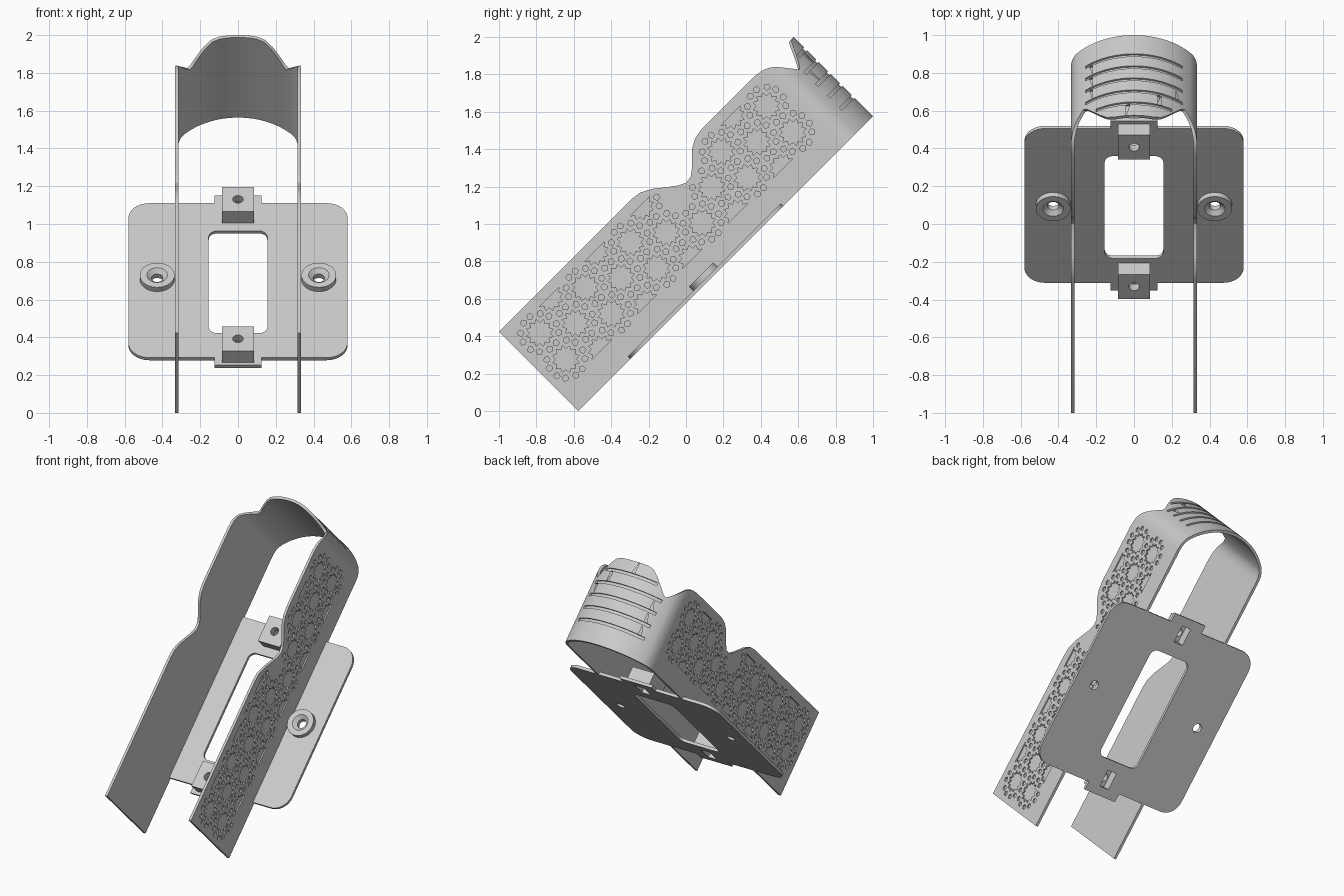
import bpy, bmesh
from math import sin, cos, pi, radians, hypot
from mathutils import Matrix

if "Cube" in bpy.data.objects:
    bpy.data.objects.remove(bpy.data.objects["Cube"])

grey = bpy.data.materials.new("matte_grey")
grey.use_nodes = True
grey.diffuse_color = (0.6, 0.6, 0.6, 1)
grey.node_tree.nodes["Principled BSDF"].inputs["Base Color"].default_value = (0.6, 0.6, 0.6, 1)

# Parts are laid out flat as (x, length, height), then the whole stand leans 45 degrees
LEAN = Matrix.Translation((0, -0.576, 0)) @ Matrix.Rotation(pi / 4, 4, 'X')


def skin(bm, rings, closed=False):
    """Join rings of points with quads; cap the ends unless closed."""
    rows = [[bm.verts.new(p) for p in ring] for ring in rings]
    pairs = list(zip(rows, rows[1:])) + ([(rows[-1], rows[0])] if closed else [])
    for a, b in pairs:
        for i in range(len(a)):
            j = (i + 1) % len(a)
            bm.faces.new((a[i], a[j], b[j], b[i]))
    if not closed:
        bm.faces.new(rows[0])
        bm.faces.new(rows[-1])


def make(name, solids, closed=False):
    bm = bmesh.new()
    for rings in solids:
        skin(bm, rings, closed)
    bmesh.ops.recalc_face_normals(bm, faces=bm.faces)
    mesh = bpy.data.meshes.new(name)
    bm.to_mesh(mesh)
    bm.free()
    mesh.materials.append(grey)
    ob = bpy.data.objects.new(name, mesh)
    bpy.context.collection.objects.link(ob)
    ob.matrix_world = LEAN
    return ob


def activate(ob):
    bpy.ops.object.select_all(action='DESELECT')
    ob.select_set(True)
    bpy.context.view_layer.objects.active = ob


def cut(ob, solids):
    cutter = make("cutter", solids)
    cutter.hide_render = True
    activate(ob)
    mod = ob.modifiers.new("cut", 'BOOLEAN')
    mod.operation, mod.solver, mod.object = 'DIFFERENCE', 'EXACT', cutter
    bpy.ops.object.modifier_apply(modifier=mod.name)
    bpy.data.objects.remove(cutter)


def upright(outline, low, high):
    """Prism over an (x, length) outline."""
    return [[(x, u, h) for x, u in outline] for h in (low, high)]


def rounded(x, u, half_x, half_u, r, steps=8):
    pts = []
    for k, (sx, su) in enumerate(((1, 1), (-1, 1), (-1, -1), (1, -1))):
        for i in range(steps + 1):
            a = pi / 2 * (k + i / steps)
            pts.append((x + sx * (half_x - r) + r * cos(a), u + su * (half_u - r) + r * sin(a)))
    return pts


def box(x, u, half_x, half_u, low, high):
    return upright([(x + a * half_x, u + b * half_u)
                    for a, b in ((1, 1), (-1, 1), (-1, -1), (1, -1))], low, high)


def circle(x, u, r, n=32):
    return [(x + r * cos(2 * pi * i / n), u + r * sin(2 * pi * i / n)) for i in range(n)]


def interp(table, t):
    for (a, p), (b, q) in zip(table, table[1:]):
        if t <= b:
            return p + (q - p) * max(0, t - a) / (b - a)
    return table[-1][1]


# Bent sheet: two side walls joined by a curved band
SIDE, THICK, RADIUS, CENTRE = 0.334, 0.018, 0.401, 1.828
WALL_TOP = [(0, .6), (1, .6), (1.06, .592), (1.12, .56), (1.18, .513), (1.23, .475),
            (1.27, .456), (1.31, .46), (1.35, .49), (1.42, .56), (1.47, .588), (1.53, .6),
            (1.93, .6), (1.99, .59), (2.03, .57), (2.06, .54), (2.1, .49), (2.126, .455)]
BAND_TOP = [(0, .6), (15, .6), (21, .59), (27, .555), (33, .51), (39, .465), (42, .455)]


def on_arc(deg, r=RADIUS):
    return r * sin(radians(deg)), CENTRE + r * cos(radians(deg))


half = [(SIDE, u, h) for u, h in WALL_TOP if u < 1.98]
corner = on_arc(48)
for i in range(9):
    t = i / 8
    x = (1 - t * t) * SIDE + t * t * corner[0]
    u = (1 - t) ** 2 * 1.99 + 2 * t * (1 - t) * 2.056 + t * t * corner[1]
    half.append((x, u, interp(WALL_TOP, u)))
for deg in range(45, -1, -3):
    x, u = on_arc(deg)
    half.append((x, u, interp(BAND_TOP, deg) if deg <= 42 else interp(WALL_TOP, u)))
path = half + [(-x, u, h) for x, u, h in half[-2::-1]]

columns = []
for i, (x, u, h) in enumerate(path):
    a, b = path[max(i - 1, 0)], path[min(i + 1, len(path) - 1)]
    dx, du = b[0] - a[0], b[1] - a[1]
    n = hypot(dx, du)
    xi, ui = x - THICK * du / n, u + THICK * dx / n
    columns.append([(x, u, 0), (x, u, h), (xi, ui, h), (xi, ui, 0)])
sheet = make("side_walls_and_band", [columns])

# Engraved grooves around the band
grooves = []
for k in range(5):
    h, reach = 0.15 + 0.09 * k, 40 if k < 4 else 30
    arcs = []
    for i in range(21):
        deg = reach * (i / 10 - 1)
        (xi, ui), (xo, uo) = on_arc(deg, RADIUS - 0.01), on_arc(deg, RADIUS + 0.03)
        arcs.append([(xi, ui, h - .01), (xo, uo, h - .01), (xo, uo, h + .01), (xi, ui, h + .01)])
    grooves.append(arcs)
cut(sheet, grooves)

# Engraved star lattice on both walls
PITCH = 0.198
STEP = PITCH * 3 ** 0.5
shapes, kites = [], {}


def star(u, h, start=0, count=24):
    return [(u + r * cos(a), h + r * sin(a)) for r, a in
            ((0.054 if i % 2 else 0.074, start + i * pi / 12) for i in range(count))]


centres = [(0.15 + STEP * i, h) for i in range(6) for h in (0.243, 0.441)]
centres += [(0.15 + STEP * (i + 0.5), 0.342) for i in range(5)]
for u, h in centres:
    if h + 0.085 < interp(WALL_TOP, u):
        shapes.append(star(u, h))
    for k in range(6):
        a = pi / 6 + k * pi / 3
        for s in (-1, 1):
            px, ph = -sin(a) * s, cos(a) * s
            ku, kh = u + cos(a) * PITCH / 2 + px * .024, h + sin(a) * PITCH / 2 + ph * .024
            if ku < 1.99 and 0.13 < kh < min(interp(WALL_TOP, ku + d) for d in (-.03, 0, .03)) - 0.035:
                kites[round(ku, 2), round(kh, 2)] = [
                    (ku + px * t + cos(a) * w, kh + ph * t + sin(a) * w) for t, w in
                    ((-.018, 0), (-.004, .017), (.014, .01), (.014, -.01), (-.004, -.017))]
shapes += kites.values()
for i in range(5):
    u = 0.15 + STEP * (i + 0.5)
    shapes.append(star(u, 0.144, 0, 13))
    if i != 3:
        shapes.append(star(u, 0.54, pi, 13))
for s in (-1, 1):
    cut(sheet, [[[(s * x, u, h) for u, h in shape] for x in (SIDE - 0.009, SIDE + 0.03)]
                for shape in shapes])

# Mounting plate with window, screw holes and clip slots
MID = 0.972
plate = make("mounting_plate", [upright(rounded(0, MID, 0.58, 0.578, 0.11), 0, 0.02)])
slots = [box(0, MID + s * 0.522, 0.035, 0.06, -0.05, 0.06) for s in (-1, 1)]
cut(plate, [upright(rounded(0, 0.96, 0.155, 0.383, 0.045), -0.1, 0.1)] + slots
    + [upright(circle(s * 0.428, 0.98, 0.03), -0.1, 0.1) for s in (-1, 1)])
parts = [sheet, plate]

for s, end in ((-1, "lower"), (1, "upper")):
    # End tabs and hollow clip blocks
    parts.append(make(end + "_tab", [box(0, MID + s * 0.606, 0.125, 0.029, 0, 0.02)]))
    block = make(end + "_clip_block", [box(0, MID + s * 0.522, 0.085, 0.091, 0.019, 0.105)])
    cut(block, [slots[(s + 1) // 2]])
    cut(block, [upright(circle(0, MID + s * 0.522, 0.028), 0.04, 0.2)])
    parts.append(block)

# Countersunk screw bosses
PROFILE = [(.03, .018), (.03, .03), (.055, .052), (.092, .052), (.092, .018)]
for s, side in ((-1, "right"), (1, "left")):
    rings = [[(x, u, h) for x, u in circle(s * 0.428, 0.98, r, 40)] for r, h in PROFILE]
    parts.append(make(side + "_screw_boss", [rings], closed=True))

for ob in parts:
    activate(ob)
    bpy.ops.object.shade_smooth_by_angle(angle=radians(30))
